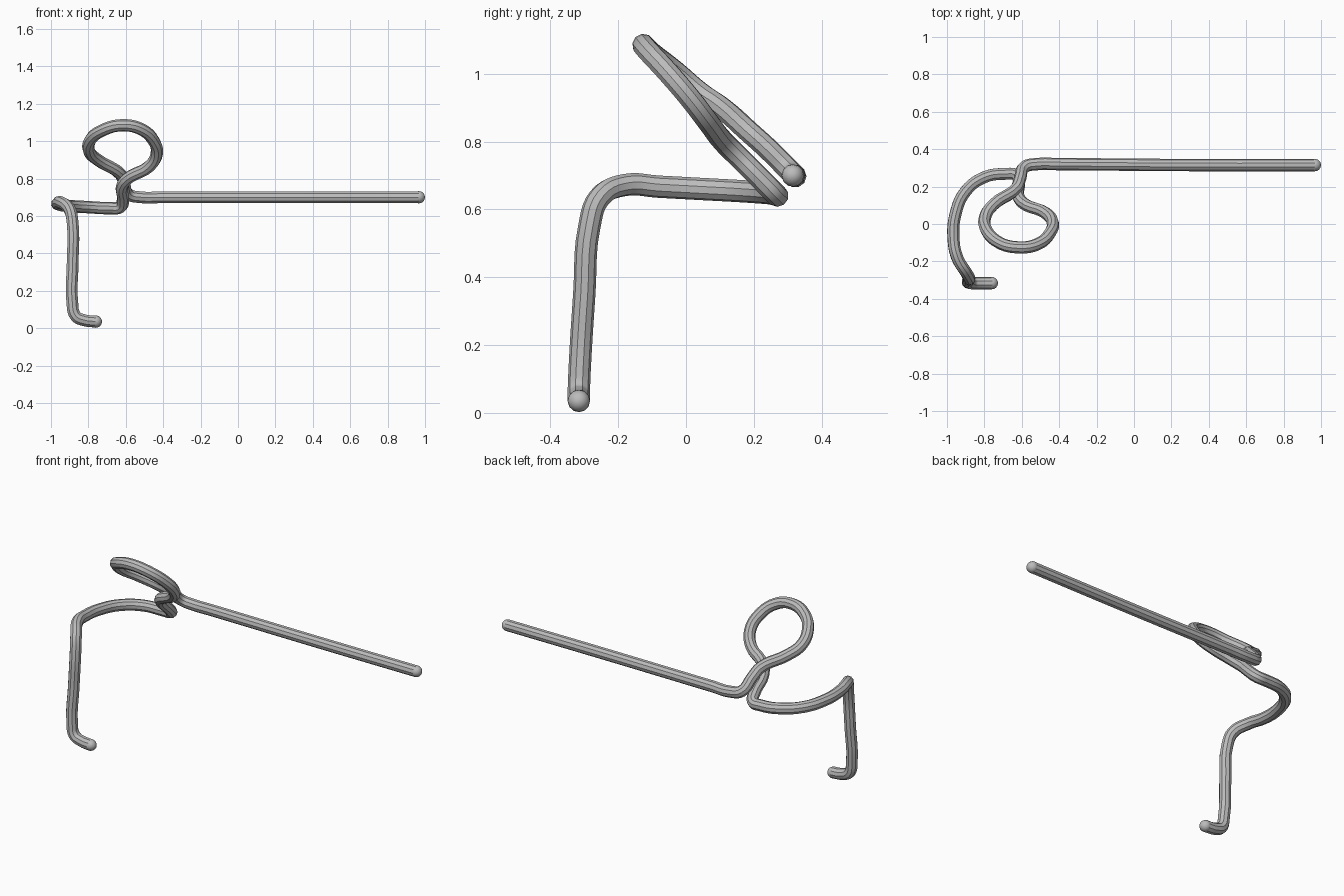
import bpy
from mathutils import Vector

default_cube = bpy.data.objects.get("Cube")
if default_cube:
    bpy.data.objects.remove(default_cube, do_unlink=True)

WIRE_RADIUS = 0.033


def make_material(name, colour):
    material = bpy.data.materials.new(name)
    material.use_nodes = True
    material.diffuse_color = colour
    material.node_tree.nodes["Principled BSDF"].inputs["Base Color"].default_value = colour
    return material


steel = make_material("plain grey steel", (0.5, 0.5, 0.5, 1))

# Centre line of the wire, section by section
straight_rod = [(.967, .315, .7), (.3, .315, .7), (-.4, .32, .7), (-.52, .32, .7)]
rising_bend = [(-.585, .305, .715), (-.61, .24, .78), (-.63, .19, .825)]
eye_loop = [
    (-.75, .105, .9), (-.795, .04, .945), (-.79, -.03, 1.005),
    (-.72, -.1, 1.06), (-.62, -.125, 1.085), (-.52, -.11, 1.065),
    (-.45, -.05, 1), (-.435, .01, .93), (-.475, .06, .865), (-.59, .11, .8),
]
falling_bend = [(-.62, .155, .755), (-.615, .22, .69), (-.63, .262, .647)]
side_arc = [
    (-.69, .268, .642), (-.8, .25, .647), (-.9, .175, .653),
    (-.955, .05, .66), (-.965, -.08, .667), (-.945, -.18, .672),
]
leg = [(-.9, -.255, .635), (-.883, -.285, .55), (-.884, -.3, .35), (-.886, -.313, .14)]
foot = [(-.868, -.316, .065), (-.82, -.316, .042), (-.76, -.316, .035)]

path = straight_rod + rising_bend + eye_loop + falling_bend + side_arc + leg + foot


def make_wire(name, points):
    """Sweep a round section along a smooth path and return it as a mesh."""
    curve = bpy.data.curves.new(name, "CURVE")
    curve.dimensions = "3D"
    curve.resolution_u = 5
    curve.bevel_depth = WIRE_RADIUS
    curve.bevel_resolution = 3
    curve.use_fill_caps = True
    spline = curve.splines.new("BEZIER")
    spline.bezier_points.add(len(points) - 1)
    for knot, position in zip(spline.bezier_points, points):
        knot.co = position
        knot.handle_left_type = knot.handle_right_type = "AUTO"
    wire = bpy.data.objects.new(name, curve)
    bpy.context.collection.objects.link(wire)
    bpy.ops.object.select_all(action="DESELECT")
    wire.select_set(True)
    bpy.context.view_layer.objects.active = wire
    bpy.ops.object.convert(target="MESH")
    return bpy.context.object


def make_end_cap(name, position, neighbour):
    """Round off a wire end with a ball whose poles follow the wire."""
    direction = Vector(position) - Vector(neighbour)
    bpy.ops.mesh.primitive_uv_sphere_add(
        segments=12, ring_count=8, radius=WIRE_RADIUS, location=position,
        rotation=direction.to_track_quat("Z", "Y").to_euler())
    cap = bpy.context.object
    cap.name = name
    return cap


parts = [
    make_wire("bent_wire", path),
    make_end_cap("rod_tip", path[0], path[1]),
    make_end_cap("foot_tip", path[-1], path[-2]),
]

# Shared finish
for part in parts:
    part.data.materials.clear()
    part.data.materials.append(steel)
    bpy.ops.object.select_all(action="DESELECT")
    part.select_set(True)
    bpy.context.view_layer.objects.active = part
    bpy.ops.object.shade_smooth_by_angle()
